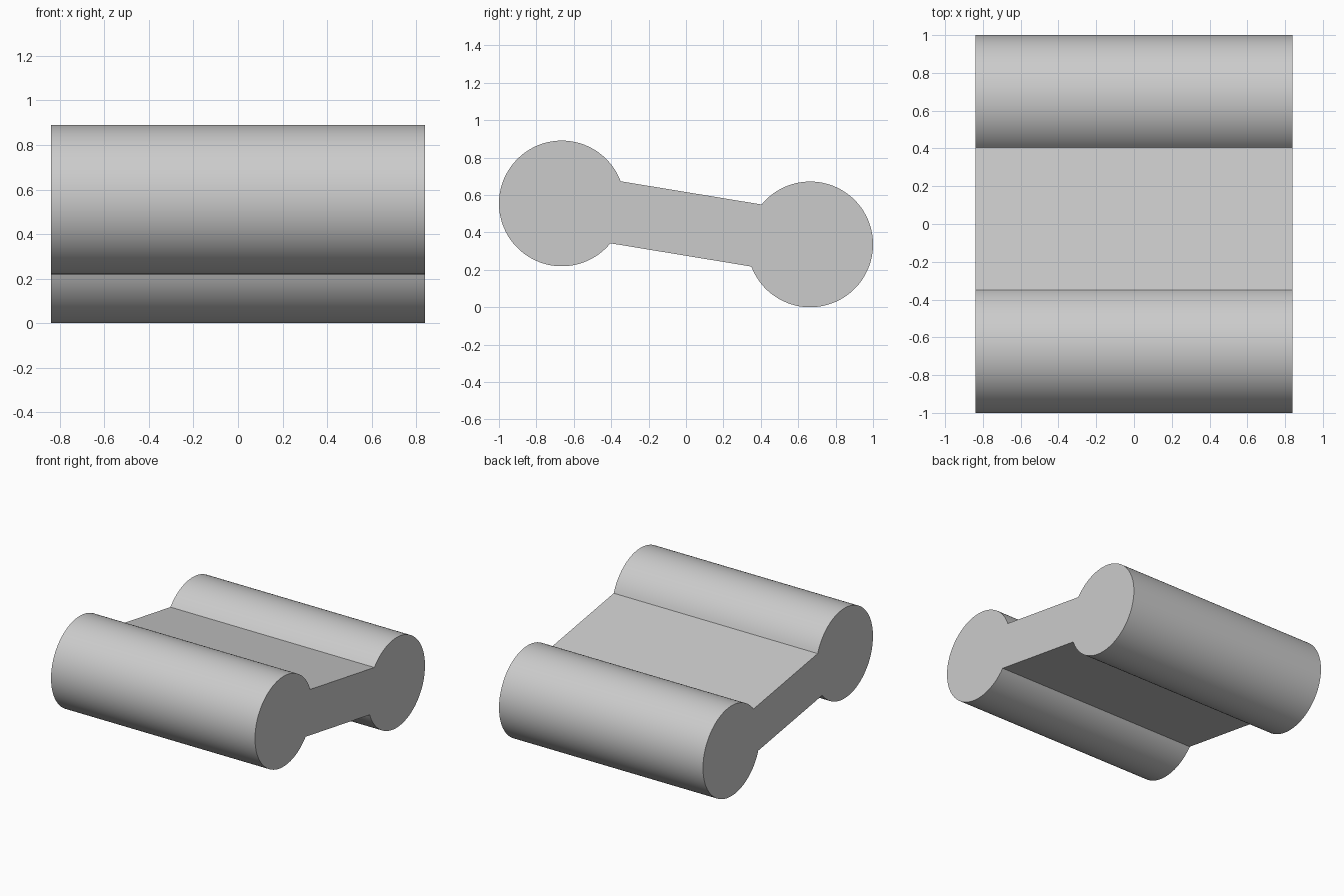
import bpy
import bmesh
from math import atan2, cos, sin, pi, radians
from mathutils import Vector

cube = bpy.data.objects.get("Cube")
if cube:
    bpy.data.objects.remove(cube, do_unlink=True)

RADIUS = 0.336
HALF_WIDTH = 0.84
FRONT = Vector((-0.664, 0.555))   # lobe centres as (y, z)
BACK = Vector((0.664, 0.336))
SEGMENTS = 80

grey = bpy.data.materials.new("plain grey")
grey.use_nodes = True
colour = (0.6, 0.6, 0.6, 1)
grey.diffuse_color = colour
grey.node_tree.nodes["Principled BSDF"].inputs["Base Color"].default_value = colour


def lobe_arc(centre, other):
    """Round lobe, open where the web joins it (30 degrees either side)."""
    axis = other - centre
    start = atan2(axis.y, axis.x) + radians(30)
    sweep = 2 * pi - radians(60)
    angles = [start + sweep * i / SEGMENTS for i in range(SEGMENTS + 1)]
    return [centre + RADIUS * Vector((cos(a), sin(a))) for a in angles]


# Dumbbell profile: two round lobes joined by a sloping flat web
profile = lobe_arc(FRONT, BACK) + lobe_arc(BACK, FRONT)

# Extrude the profile across the width
bm = bmesh.new()
end = bm.faces.new([bm.verts.new((-HALF_WIDTH, p.x, p.y)) for p in profile])
result = bmesh.ops.extrude_face_region(bm, geom=[end], use_keep_orig=True)
moved = [v for v in result["geom"] if isinstance(v, bmesh.types.BMVert)]
bmesh.ops.translate(bm, verts=moved, vec=(2 * HALF_WIDTH, 0, 0))
bmesh.ops.recalc_face_normals(bm, faces=bm.faces)

mesh = bpy.data.meshes.new("double_roller_block")
bm.to_mesh(mesh)
bm.free()
mesh.materials.append(grey)
block = bpy.data.objects.new("double_roller_block", mesh)
bpy.context.collection.objects.link(block)

# Smooth lobes with crisp ends and web corners
bpy.ops.object.select_all(action="DESELECT")
block.select_set(True)
bpy.context.view_layer.objects.active = block
bpy.ops.object.shade_smooth_by_angle(angle=radians(30))
